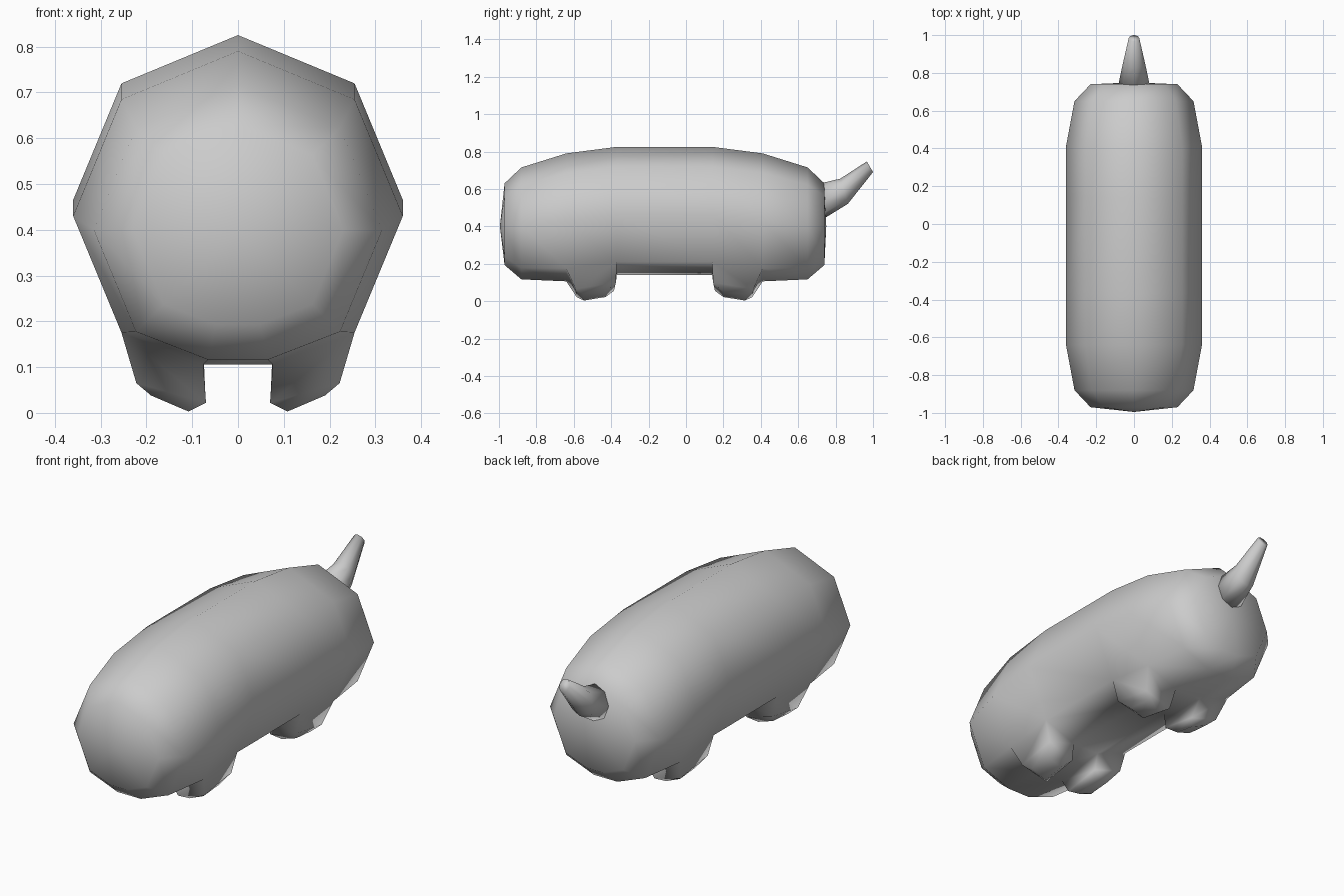
import bpy, bmesh
from math import sin, cos, pi

if "Cube" in bpy.data.objects:
    bpy.data.objects.remove(bpy.data.objects["Cube"])

MID = -0.115  # the barrel is symmetric front to back about this y


def finish(bm, name):
    bmesh.ops.recalc_face_normals(bm, faces=bm.faces)
    for f in bm.faces:
        f.smooth = True
    mesh = bpy.data.meshes.new(name)
    bm.to_mesh(mesh)
    bm.free()
    ob = bpy.data.objects.new(name, mesh)
    bpy.context.collection.objects.link(ob)
    return ob


def bridge(bm, a, b, skip=()):
    n = len(a)
    for i in range(n):
        if i not in skip:
            bm.faces.new((a[i], a[(i + 1) % n], b[(i + 1) % n], b[i]))


# Body: octagonal barrel with a flattened belly, legs grown out of its lower faces
bm = bmesh.new()
d = 0.7071
section = [(0, 1), (d, d), (1, 0), (d, -d), (0.21, -0.9),
           (-0.21, -0.9), (-d, -d), (-1, 0), (-d, d)]
half = [(0.855, 0.23, 0.40), (0.765, 0.315, 0.40),
        (0.525, 0.36, 0.43), (0.255, 0.36, 0.465)]  # y offset, radius, centre z
stations = [(MID - o, r, z) for o, r, z in half]
stations += [(MID + o, r, z) for o, r, z in reversed(half)]
rings = [[bm.verts.new((x * r, y, zc + z * r)) for x, z in section]
         for y, r, zc in stations]
for k in range(len(rings) - 1):
    bridge(bm, rings[k], rings[k + 1], skip=(3, 5) if k in (2, 4) else ())
for ring, tip_y in ((rings[0], -0.995), (rings[-1], 0.75)):
    tip = bm.verts.new((0, tip_y, 0.40))
    for i in range(9):
        bm.faces.new((ring[i], ring[(i + 1) % 9], tip))

# Legs: a tapering stub and a small sole, mirrored to all four corners
ankle = [(0.222, -0.59, 0.065), (0.07, -0.585, 0.022),
         (0.072, -0.385, 0.055), (0.225, -0.375, 0.10)]
sole = [(0.19, -0.55, 0.038), (0.108, -0.545, 0.003),
        (0.108, -0.43, 0.022), (0.19, -0.43, 0.048)]
for outer, inner, k_near, sx in ((3, 4, 2, 1), (6, 5, 2, -1), (3, 4, 5, 1), (6, 5, 5, -1)):
    back = k_near == 5
    near, far = rings[k_near], rings[4 if back else 3]
    prev = [near[outer], near[inner], far[inner], far[outer]]
    for level in (ankle, sole):
        nxt = [bm.verts.new((sx * x, 2 * MID - y if back else y, z)) for x, y, z in level]
        bridge(bm, prev, nxt)
        prev = nxt
    bm.faces.new(prev)
finish(bm, "body")

# Tail: short tapered loft, rings given by top (y, z), bottom (y, z), half width
bm = bmesh.new()
prev = None
for ty, tz, by, bz, w in ((0.72, 0.63, 0.735, 0.44, 0.085),
                          (0.825, 0.655, 0.865, 0.52, 0.06),
                          (0.967, 0.747, 1.0, 0.69, 0.028)):
    ring = []
    for i in range(8):
        a = 2 * pi * i / 8
        t = (1 - cos(a)) / 2
        ring.append(bm.verts.new((w * sin(a), ty + (by - ty) * t, tz + (bz - tz) * t)))
    if prev:
        bridge(bm, prev, ring)
    else:
        bm.faces.new(ring)
    prev = ring
bm.faces.new(prev)
finish(bm, "tail")
